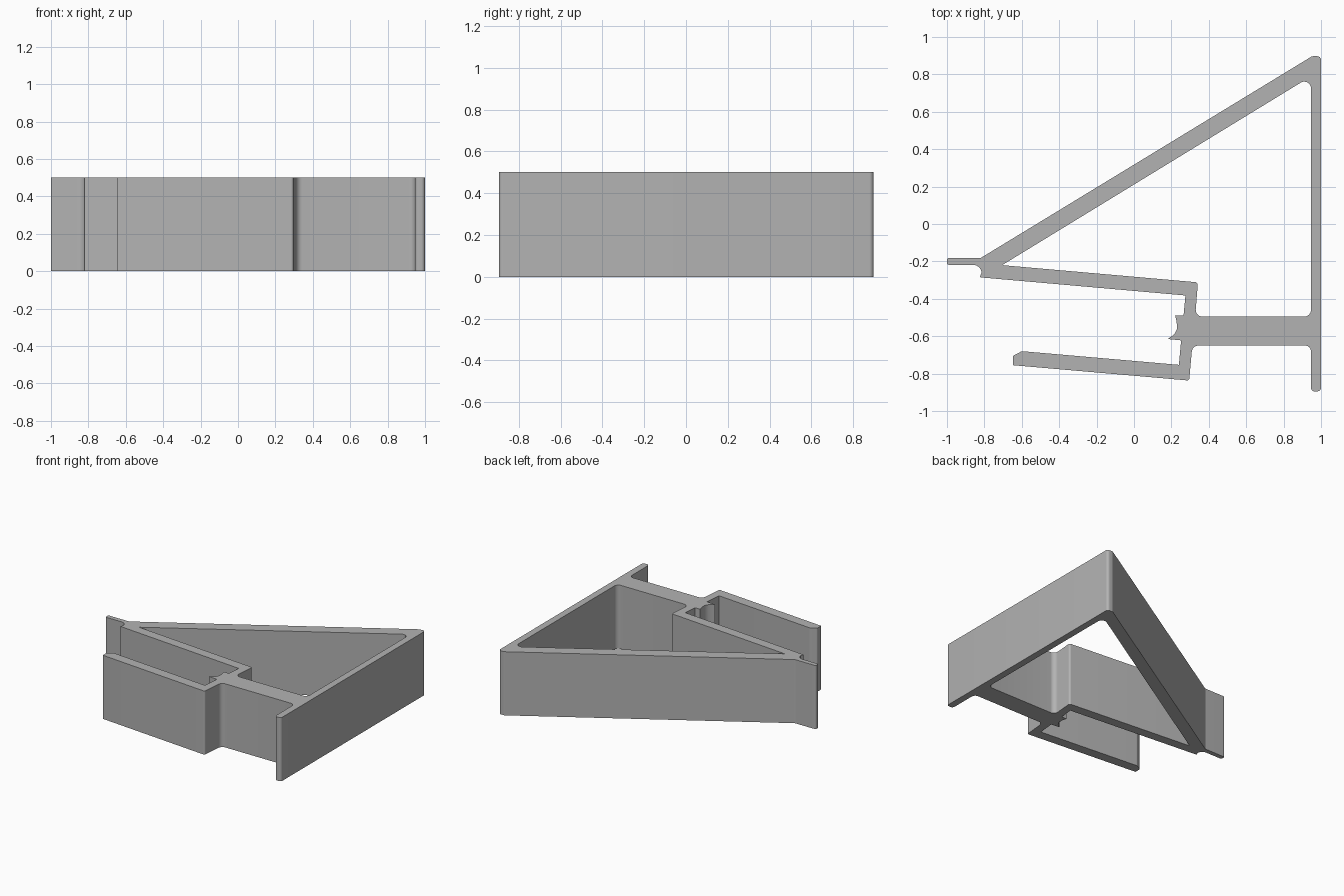
import bpy
import math
from mathutils import Vector

HEIGHT = 0.5

cube = bpy.data.objects.get("Cube")
if cube:
    bpy.data.objects.remove(cube, do_unlink=True)


def rounded(corners, steps=6):
    """Turn (x, y, radius) corners into a closed outline with arc fillets."""
    out = []
    for i, (x, y, *r) in enumerate(corners):
        p = Vector((x, y))
        if not r:
            out.append(p)
            continue
        a = (Vector(corners[i - 1][:2]) - p).normalized()
        b = (Vector(corners[(i + 1) % len(corners)][:2]) - p).normalized()
        half = a.angle(b) / 2
        centre = p + (a + b).normalized() * r[0] / math.sin(half)
        start = p + a * r[0] / math.tan(half) - centre
        end = p + b * r[0] / math.tan(half) - centre
        for k in range(steps + 1):
            t = k / steps
            out.append(centre + (start * (1 - t) + end * t).normalized() * r[0])
    return out


# Outer outline: wall, sloping brace, lip, clip arm, notch, lower arm, foot
outer = [
    (1, -0.895, 0.02), (1, 0.897, 0.02), (0.952, 0.897, 0.025),
    (-0.82, -0.182, 0.03), (-1, -0.182, 0.01), (-1, -0.218, 0.01),
    (-0.815, -0.218, 0.045), (-0.815, -0.26), (-0.825, -0.285, 0.004),
    (0.275, -0.382), (0.265, -0.49), (0.22, -0.49), (0.228, -0.52),
    (0.23, -0.56), (0.215, -0.59), (0.18, -0.615), (0.252, -0.622),
    (0.24, -0.753), (-0.6, -0.68, 0.02), (-0.647, -0.705, 0.01),
    (-0.647, -0.755), (0.295, -0.837, 0.012), (0.312, -0.65, 0.035),
    (0.946, -0.65, 0.03), (0.946, -0.895, 0.02),
]

# Triangular opening stepped around the clip block
opening = [
    (-0.705, -0.22), (0.342, -0.312, 0.015), (0.327, -0.495, 0.035),
    (0.946, -0.495, 0.035), (0.946, 0.789, 0.035),
]

# Filled profile extruded to full height
curve = bpy.data.curves.new("bracket_profile", "CURVE")
curve.dimensions = "2D"
curve.fill_mode = "BOTH"
curve.extrude = HEIGHT / 2
for corners in (outer, opening):
    points = rounded(corners)
    spline = curve.splines.new("POLY")
    spline.points.add(len(points) - 1)
    for sp, p in zip(spline.points, points):
        sp.co = (p.x, p.y, 0, 1)
    spline.use_cyclic_u = True

bracket = bpy.data.objects.new("bracket", curve)
bpy.context.collection.objects.link(bracket)
bpy.ops.object.select_all(action="DESELECT")
bracket.select_set(True)
bpy.context.view_layer.objects.active = bracket
bpy.ops.object.convert(target="MESH")
bracket = bpy.context.object
bracket.name = "bracket"

# Weld the caps to the walls and stand the part on the ground
bpy.ops.object.mode_set(mode="EDIT")
bpy.ops.mesh.select_all(action="SELECT")
bpy.ops.mesh.remove_doubles(threshold=0.0002)
bpy.ops.mesh.normals_make_consistent(inside=False)
bpy.ops.object.mode_set(mode="OBJECT")
for v in bracket.data.vertices:
    v.co.z += HEIGHT / 2
bpy.ops.object.shade_smooth_by_angle(angle=math.radians(30))

# Plain grey plastic
grey = bpy.data.materials.new("grey plastic")
grey.use_nodes = True
colour = (0.45, 0.45, 0.45, 1)
grey.diffuse_color = colour
grey.node_tree.nodes["Principled BSDF"].inputs["Base Color"].default_value = colour
bracket.data.materials.clear()
bracket.data.materials.append(grey)
